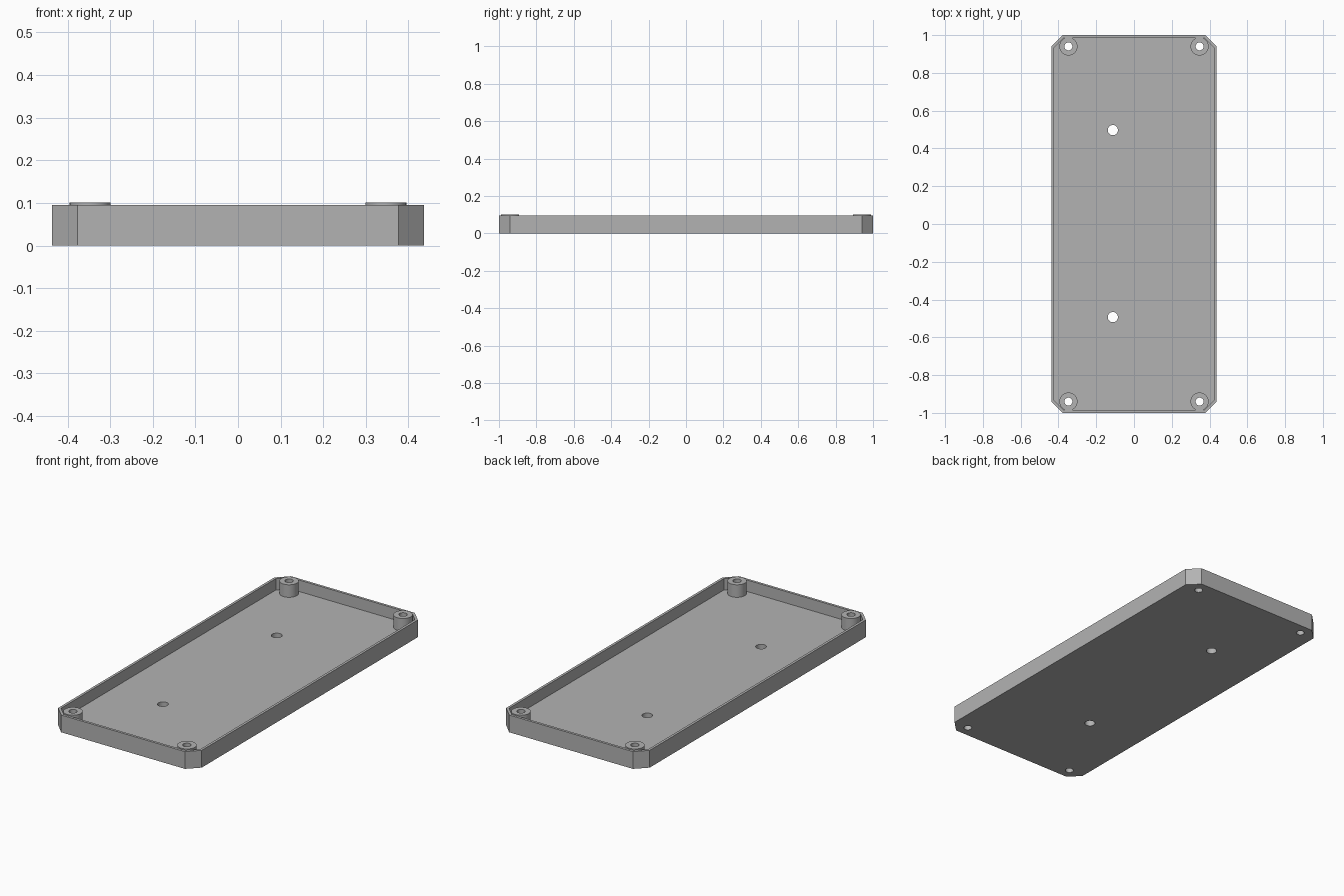
import bpy, bmesh, math
from mathutils import Matrix

if "Cube" in bpy.data.objects:
    bpy.data.objects.remove(bpy.data.objects["Cube"], do_unlink=True)

HALF_X, HALF_Y, CHAMFER = 0.437, 1.0, 0.06
WALL, FLOOR, WALL_TOP, BOSS_TOP = 0.014, 0.032, 0.095, 0.101
BOSS_X, BOSS_Y = 0.347, 0.94

grey = bpy.data.materials.new("plain grey")
grey.use_nodes = True
grey.diffuse_color = (0.45, 0.45, 0.45, 1)
grey.node_tree.nodes["Principled BSDF"].inputs["Base Color"].default_value = grey.diffuse_color


def make_object(name, bm):
    mesh = bpy.data.meshes.new(name)
    bmesh.ops.recalc_face_normals(bm, faces=bm.faces)
    bm.to_mesh(mesh)
    bm.free()
    mesh.materials.append(grey)
    obj = bpy.data.objects.new(name, mesh)
    bpy.context.collection.objects.link(obj)
    return obj


def outline(inset):
    """Rectangle with cut corners, moved inward by inset."""
    x, y = HALF_X - inset, HALF_Y - inset
    c = CHAMFER - inset * (2 - math.sqrt(2))
    quarter = [(x, y - c), (x - c, y)]
    right_back = quarter + [(-a, b) for a, b in reversed(quarter)]
    return right_back + [(-a, -b) for a, b in right_back]


def cylinder(name, radius, spots, low, high):
    bm = bmesh.new()
    for x, y in spots:
        bmesh.ops.create_cone(bm, cap_ends=True, segments=40, radius1=radius, radius2=radius,
                              depth=high - low, matrix=Matrix.Translation((x, y, (low + high) / 2)))
    return make_object(name, bm)


def boolean(target, tool, operation):
    mod = target.modifiers.new(operation.title(), "BOOLEAN")
    mod.operation, mod.solver, mod.object = operation, "EXACT", tool
    bpy.context.view_layer.objects.active = target
    bpy.ops.object.modifier_apply(modifier=mod.name)
    bpy.data.objects.remove(tool, do_unlink=True)


# Tray: outer wall, rim, inner wall and floor as stacked loops
bm = bmesh.new()
loops = [[bm.verts.new((x, y, z)) for x, y in outline(inset)]
         for inset, z in ((0, 0), (0, WALL_TOP), (WALL, WALL_TOP), (WALL, FLOOR))]
for a, b in zip(loops, loops[1:]):
    for i in range(len(a)):
        j = (i + 1) % len(a)
        bm.faces.new((a[i], a[j], b[j], b[i]))
bm.faces.new(loops[0])
bm.faces.new(loops[-1])
tray = make_object("tray", bm)

# Corner screw bosses, joined to the floor
corners = [(sx * BOSS_X, sy * BOSS_Y) for sx in (-1, 1) for sy in (-1, 1)]
boolean(tray, cylinder("screw_bosses", 0.048, corners, FLOOR / 2, BOSS_TOP), "UNION")

# Through holes in the bosses and in the floor
boolean(tray, cylinder("screw_holes", 0.021, corners, -0.1, 0.2), "DIFFERENCE")
boolean(tray, cylinder("floor_holes", 0.027, [(-0.112, -0.493), (-0.112, 0.497)], -0.1, 0.2), "DIFFERENCE")

bpy.ops.object.select_all(action="DESELECT")
tray.select_set(True)
bpy.context.view_layer.objects.active = tray
bpy.ops.object.shade_smooth_by_angle(angle=math.radians(30))
